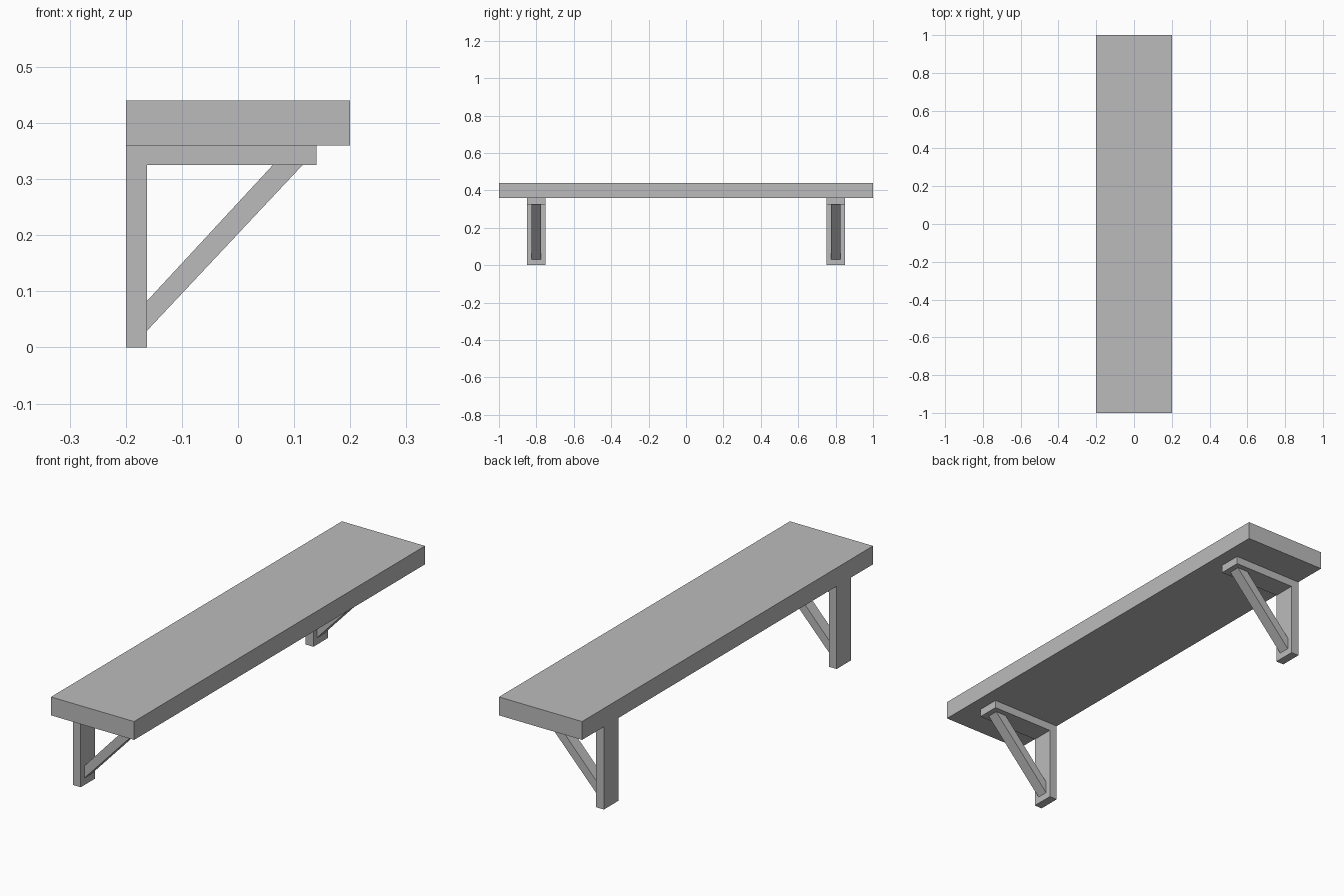
import bpy

cube = bpy.data.objects.get("Cube")
if cube:
    bpy.data.objects.remove(cube, do_unlink=True)

grey = bpy.data.materials.new("plain grey")
grey.use_nodes = True
colour = (0.5, 0.5, 0.5, 1)
grey.diffuse_color = colour
grey.node_tree.nodes["Principled BSDF"].inputs["Base Color"].default_value = colour


def extrude_profile(name, profile, y_mid, width):
    """Sweep an x-z outline along y into a closed solid."""
    n = len(profile)
    verts = [(x, y_mid + side * width / 2, z) for side in (-1, 1) for x, z in profile]
    faces = [tuple(range(n)), tuple(reversed(range(n, 2 * n)))]
    for i in range(n):
        j = (i + 1) % n
        faces.append((j, i, i + n, j + n))
    mesh = bpy.data.meshes.new(name)
    mesh.from_pydata(verts, [], faces)
    mesh.materials.append(grey)
    obj = bpy.data.objects.new(name, mesh)
    bpy.context.scene.collection.objects.link(obj)
    return obj


BACK, FRONT = -0.2, 0.2      # wall edge and free edge of the shelf
UNDER, TOP = 0.36, 0.44      # underside and top of the shelf
POST, ARM = -0.162, 0.325    # inner faces of the bracket

# Shelf board
extrude_profile("shelf_board",
                [(BACK, UNDER), (FRONT, UNDER), (FRONT, TOP), (BACK, TOP)], 0, 2)

# L-shaped bracket with a diagonal brace near each end
bracket = [(BACK, 0), (POST, 0), (POST, ARM), (0.14, ARM), (0.14, UNDER), (BACK, UNDER)]
brace = [(POST, 0.03), (0.115, ARM), (0.062, ARM), (POST, 0.083)]
for label, y in (("front", -0.8), ("back", 0.8)):
    extrude_profile(label + "_bracket", bracket, y, 0.1)
    extrude_profile(label + "_brace", brace, y, 0.05)
